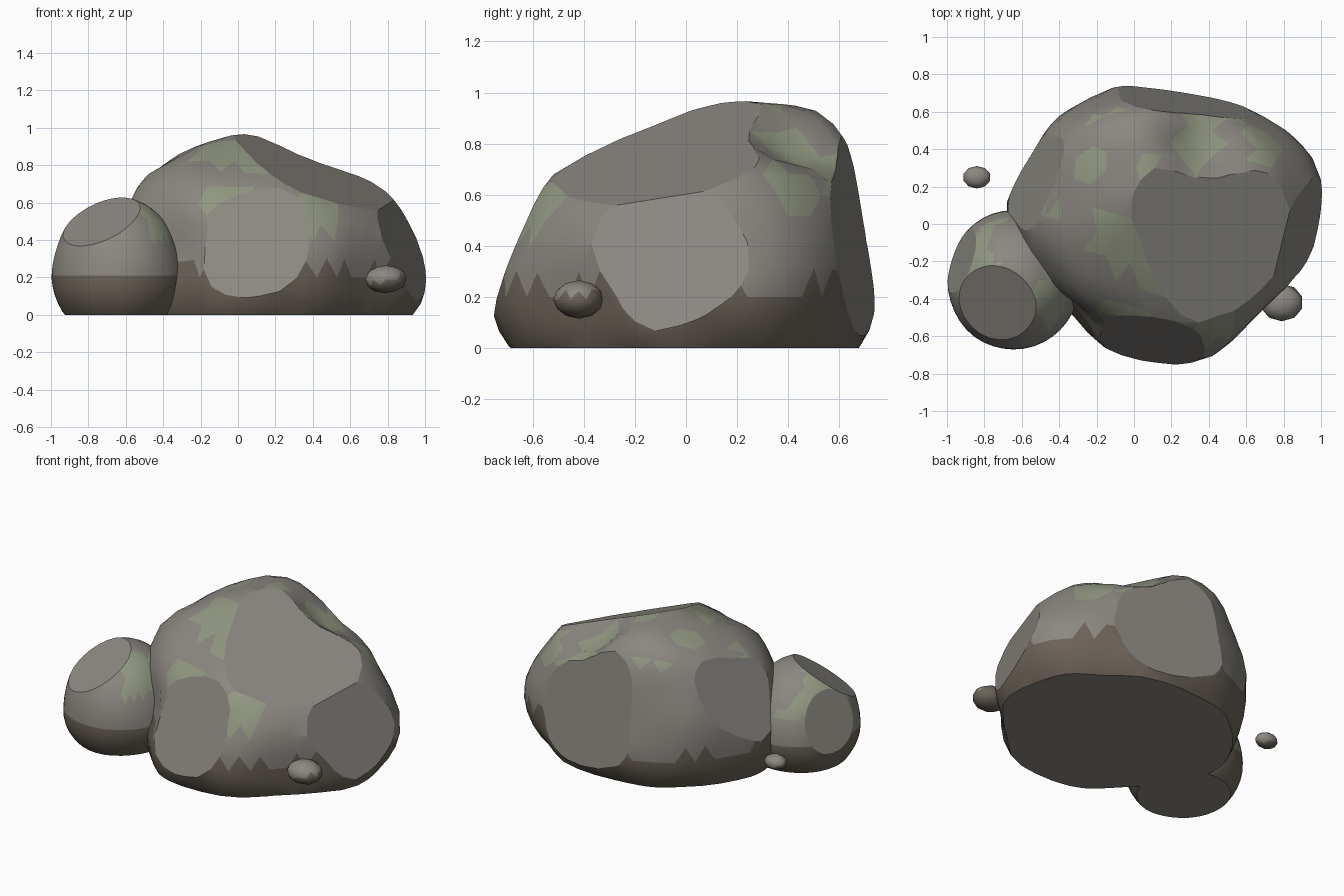
import bpy, bmesh, math
from mathutils import Vector, noise

if "Cube" in bpy.data.objects:
    bpy.data.objects.remove(bpy.data.objects["Cube"])


def material(name, rgb):
    m = bpy.data.materials.new(name)
    m.diffuse_color = (*rgb, 1)
    m.use_nodes = True
    m.node_tree.nodes["Principled BSDF"].inputs["Base Color"].default_value = m.diffuse_color
    return m


MATS = [material("stone", (.26, .245, .22)),
        material("dirt", (.15, .125, .10)),
        material("moss", (.29, .315, .225))]


def slice_flat(bm, co, no):
    """Chisel off everything beyond a plane, leaving a flat facet."""
    bmesh.ops.bisect_plane(bm, geom=bm.verts[:] + bm.edges[:] + bm.faces[:],
                           plane_co=co, plane_no=no, clear_outer=True, dist=1e-4)
    edges = [e for e in bm.edges if e.is_boundary]
    if edges:
        for f in bmesh.ops.holes_fill(bm, edges=edges, sides=0)["faces"]:
            f.smooth = False


def rock(name, centre, radii, low, cuts=(), lean=(0, 0), bumps=(), detail=4,
         rough=0.0, dirt=.2, moss=None, straight=False):
    c = Vector(centre)
    bm = bmesh.new()
    bmesh.ops.create_icosphere(bm, subdivisions=detail, radius=1)
    # shape the ball: ellipsoid, leaning top, dents and bumps
    for v in bm.verts:
        d = v.co.copy()
        s = max(d.z, 0)
        p = c + Vector((d.x * radii[0] + lean[0] * s * s,
                        d.y * radii[1] + lean[1] * s * s,
                        d.z * (radii[2] if d.z > 0 else low)))
        move = rough * noise.noise(p * 3.5)
        for at, size, amount in bumps:
            move += amount * math.exp(-((p - Vector(at)).length / size) ** 2)
        v.co = p + d * move
    for f in bm.faces:
        f.smooth = True
    if straight:
        bmesh.ops.bisect_plane(bm, geom=bm.verts[:] + bm.edges[:] + bm.faces[:],
                               plane_co=(0, 0, dirt), plane_no=(0, 0, 1), dist=.005)
    for co, no in cuts:
        slice_flat(bm, co, no)
    slice_flat(bm, (0, 0, 0), (0, 0, -1))
    bmesh.ops.recalc_face_normals(bm, faces=bm.faces)
    # colour: dirt at the foot, moss patches on upward faces, bare facets
    for f in bm.faces:
        m = f.calc_center_median()
        ragged = 0 if straight else .04 + .08 * noise.noise(m * 3)
        if not f.smooth:
            f.material_index = 0
            for e in f.edges:
                e.smooth = False
        elif m.z < dirt + ragged:
            f.material_index = 1
        elif moss is not None and f.normal.z > .4 and noise.noise(m * 4 + Vector((3, 1, 7))) > moss:
            f.material_index = 2
    me = bpy.data.meshes.new(name)
    bm.to_mesh(me)
    bm.free()
    for m in MATS:
        me.materials.append(m)
    ob = bpy.data.objects.new(name, me)
    bpy.context.collection.objects.link(ob)
    return ob


# main boulder
rock("main_boulder", (.16, 0, .2), (.84, .735, .775), .48,
     lean=(-.15, .30), rough=.03, moss=.06,
     bumps=[((.38, .42, .84), .24, -.14),    # hollow behind the top facet
            ((-.42, -.48, .3), .28, -.14),   # waist beside the small boulder
            ((.78, -.48, .2), .28, -.10),    # recess behind the right pebble
            ((.0, -.42, .68), .22, -.02),
            ((-.38, .25, .82), .22, -.05),
            ((-.55, .25, .5), .25, -.025),
            ((.3, -.52, .6), .22, .05),
            ((.15, -.66, 0), .25, .03),
            ((.93, .34, .2), .25, .05),
            ((-.2, .66, .2), .25, .03)],
     cuts=[((0, 0, .92), (.39, -.2535, 1)),       # sloping top facet
           ((0, .758, 0), (.18, 1, .158)),        # back facet
           ((0, -.76, 0), (-.2, -1, .42)),        # front facet
           ((1.02, 0, 0), (1, -.3, .34)),         # right facet
           ((-.82, 0, 0), (-1, .3, .42)),         # left rear facet
           ((0, 0, .97), (0, 0, 1))])             # crown

# side boulder
rock("side_boulder", (-.645, -.3, .2), (.355, .37, .43), .33, rough=.01,
     dirt=.21, moss=.0, straight=True,
     cuts=[((-.76, -.44, .475), (-.42, -.55, 1)),  # top front facet
           ((-.925, -.15, .25), (-1, .35, .3))])   # left rear facet

# loose pebbles
rock("right_pebble", (.79, -.42, .19), (.115, .1, .075), .075, detail=2, dirt=.16)
rock("left_pebble", (-.84, .25, .205), (.075, .06, .048), .048, detail=2, dirt=.13)
